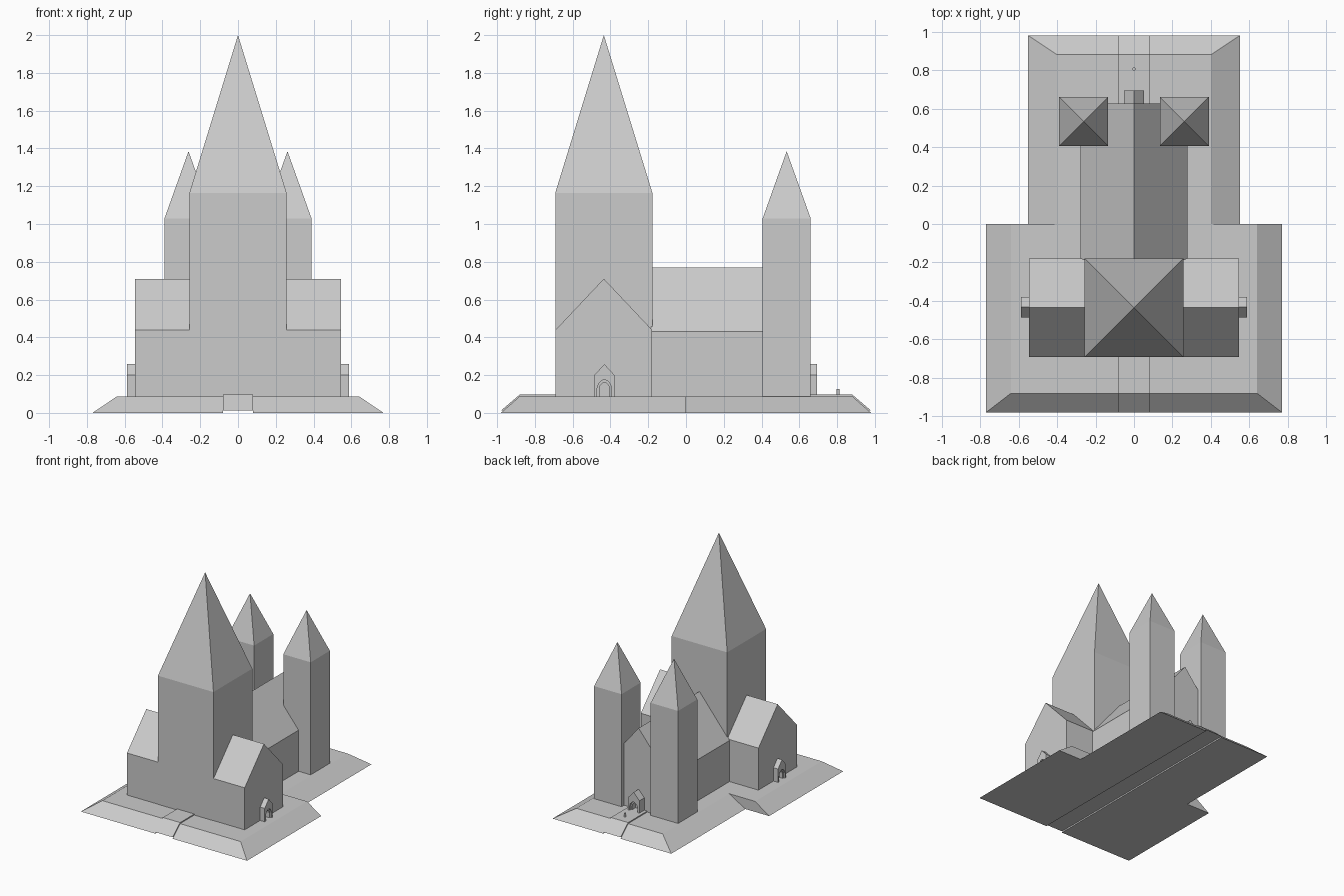
import bpy, bmesh
import math

if "Cube" in bpy.data.objects:
    bpy.data.objects.remove(bpy.data.objects["Cube"])

GROUND = 0.088  # top of the terrace


def finish(name, bm, mirror=False):
    bmesh.ops.recalc_face_normals(bm, faces=bm.faces)
    mesh = bpy.data.meshes.new(name)
    bm.to_mesh(mesh)
    bm.free()
    obj = bpy.data.objects.new(name, mesh)
    bpy.context.collection.objects.link(obj)
    if mirror:
        mod = obj.modifiers.new("mirror", 'MIRROR')
        mod.use_axis[0] = True
        mod.use_mirror_merge = False
    return obj


def loft(name, rings, apex=None, mirror=False):
    """Join rings of 3D points; close with a cap or a pyramid tip."""
    bm = bmesh.new()
    rows = [[bm.verts.new(p) for p in ring] for ring in rings]
    n = len(rows[0])
    for low, high in zip(rows, rows[1:]):
        for i in range(n):
            j = (i + 1) % n
            bm.faces.new((low[i], low[j], high[j], high[i]))
    bm.faces.new(rows[0][::-1])
    if apex:
        tip = bm.verts.new(apex)
        for i in range(n):
            bm.faces.new((rows[-1][i], rows[-1][(i + 1) % n], tip))
    else:
        bm.faces.new(rows[-1])
    return finish(name, bm, mirror)


def prism(name, profile, axis, start, end, mirror=False):
    """Extrude a (horizontal, z) profile along x or y."""
    def place(d):
        return [(d, u, z) if axis == 'x' else (u, d, z) for u, z in profile]
    return loft(name, [place(start), place(end)], mirror=mirror)


def tower(name, cx, cy, half, wall_top, tip, mirror=False):
    def square(z):
        return [(cx + sx * half, cy + sy * half, z)
                for sx, sy in ((-1, -1), (1, -1), (1, 1), (-1, 1))]
    return loft(name, [square(GROUND), square(wall_top)], (cx, cy, tip), mirror)


def gable(c, half, eave, ridge):
    return [(c - half, GROUND), (c + half, GROUND), (c + half, eave),
            (c, ridge), (c - half, eave)]


def arch(c, half, spring, peak):
    """Pointed arch from the right foot over to the left foot."""
    pts = [(1, GROUND), (1, spring), (0.82, spring + 0.5 * (peak - spring)),
           (0.45, spring + 0.83 * (peak - spring))]
    return ([(c + half * u, z) for u, z in pts] + [(c, peak)]
            + [(c - half * u, z) for u, z in reversed(pts)])


def porch(name, c, axis, wall, front, mirror=False):
    # gabled shell with an open archway
    shell = [(c - 0.053, GROUND), (c - 0.053, 0.2), (c, 0.258),
             (c + 0.053, 0.2), (c + 0.053, GROUND)]
    prism(name, shell + arch(c, 0.038, 0.13, 0.177), axis, wall, front, mirror)
    # thinner frame set back inside the archway
    frame = arch(c, 0.038, 0.13, 0.177)[::-1] + arch(c, 0.027, 0.128, 0.162)
    prism(name + "_door_frame", frame, axis, wall, wall + 0.7 * (front - wall), mirror)


# Terrace with sloped edges, split by the central path
foot = [(.08, -.98), (.77, -.98), (.77, 0), (.55, 0), (.55, .98), (.08, .98)]
top = [(.08, -.88), (.64, -.88), (.64, 0), (.40, 0), (.40, .88), (.08, .88)]
loft("terrace", [[(x, y, 0) for x, y in foot],
                 [(x, y, GROUND) for x, y in top]], mirror=True)

# Raised path strip running front to back
prism("path", [(-.98, .012), (.98, .012), (.88, .097), (-.88, .097)], 'x', -.08, .08)

# Main tower and its two gabled wings
tower("main_tower", 0, -.435, .257, 1.165, 2.0)
prism("wing", gable(-.435, .255, .44, .71), 'x', .257, .545, mirror=True)

# Nave and the pair of rear towers
prism("nave", gable(0, .277, .432, .77), 'y', -.185, .627)
tower("rear_tower", .262, .533, .127, 1.03, 1.385, mirror=True)

# Porches on both wings and at the rear
porch("side_porch", -.432, 'x', .545, .587, mirror=True)
porch("rear_porch", 0, 'y', .627, .693)

# Small post on the path behind the rear porch
circle = [(.008 * math.cos(a * math.pi / 6), .805 + .008 * math.sin(a * math.pi / 6))
          for a in range(12)]
loft("post", [[(x, y, z) for x, y in circle] for z in (.09, .127)])
